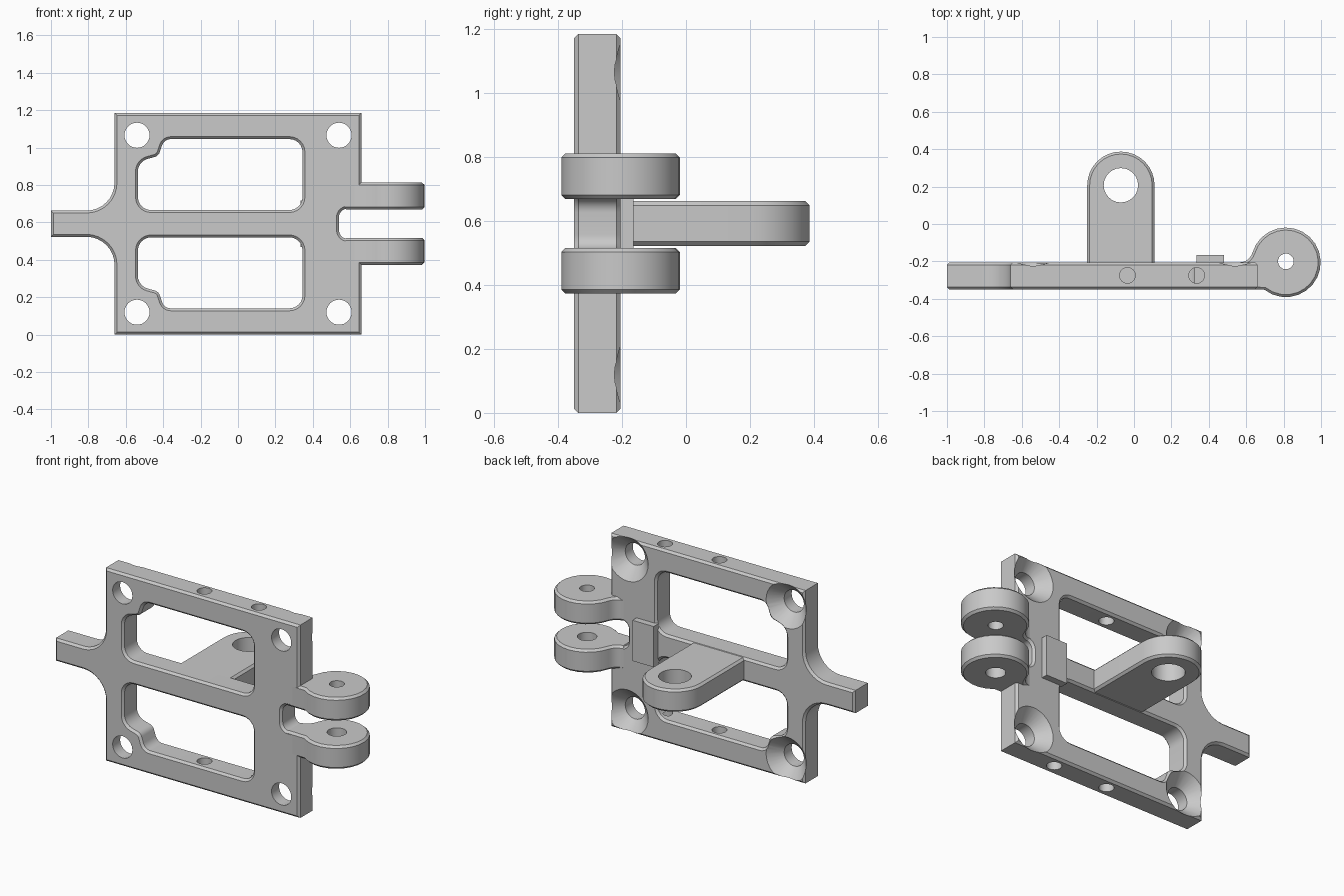
import bpy, bmesh
from math import cos, sin, tan, pi, radians
from mathutils import Vector

cube = bpy.data.objects.get("Cube")
if cube:
    bpy.data.objects.remove(cube, do_unlink=True)

GREY = (0.585, 0.585, 0.585, 1)
grey = bpy.data.materials.new("plain_grey")
grey.use_nodes = True
grey.diffuse_color = GREY
grey.node_tree.nodes["Principled BSDF"].inputs["Base Color"].default_value = GREY

MID = 0.5925                  # height of the mirror plane
FRONT, BACK = -0.35, -0.205   # plate faces
CH = 0.013                    # edge chamfer


def arc(cx, cy, r, a0, a1, n):
    """Points on an arc, angles in degrees."""
    angles = [radians(a0 + (a1 - a0) * i / n) for i in range(n + 1)]
    return [(cx + r * cos(a), cy + r * sin(a)) for a in angles]


def circle(cx, cy, r, n=24):
    return arc(cx, cy, r, 0, 360, n)[:-1]


def rounded(corners, n=6):
    """Outline from (u, v, radius) corners, each one filleted."""
    pts = []
    for i, (u, v, r) in enumerate(corners):
        p = Vector((u, v))
        a = (Vector(corners[i - 1][:2]) - p).normalized()
        b = (Vector(corners[(i + 1) % len(corners)][:2]) - p).normalized()
        if r == 0:
            pts.append((u, v))
            continue
        half = a.angle(b) / 2
        centre = p + (a + b).normalized() * (r / sin(half))
        start = p + a * (r / tan(half)) - centre
        end = p + b * (r / tan(half)) - centre
        sweep = pi - 2 * half
        for k in range(n + 1):
            t = sweep * k / n
            q = centre + (start * sin(sweep - t) + end * sin(t)) / sin(sweep)
            if not pts or (q - Vector(pts[-1])).length > 0.001:
                pts.append(tuple(q))
    return pts


def offset(pts, d):
    """Move a counter-clockwise outline outward by d."""
    out = []
    for i, p in enumerate(pts):
        p = Vector(p)
        e = (p - Vector(pts[i - 1])).normalized()
        f = (Vector(pts[(i + 1) % len(pts)]) - p).normalized()
        m, n = Vector((e.y, -e.x)), Vector((f.y, -f.x))
        out.append(p + (m + n) * (d / (1 + m.dot(n))))
    return out


def prism(name, pts, layers, axis):
    """Stack offset copies of an outline at the given (level, offset) layers."""
    bm = bmesh.new()
    rings = []
    for level, d in layers:
        rings.append([bm.verts.new((u, level, v) if axis == "y" else (u, v, level))
                      for u, v in offset(pts, d)])
    for low, high in zip(rings, rings[1:]):
        for i in range(len(pts)):
            bm.faces.new((low[i - 1], low[i], high[i], high[i - 1]))
    bm.faces.new(rings[0])
    bm.faces.new(rings[-1])
    bmesh.ops.recalc_face_normals(bm, faces=bm.faces)
    mesh = bpy.data.meshes.new(name)
    bm.to_mesh(mesh)
    bm.free()
    mesh.materials.append(grey)
    obj = bpy.data.objects.new(name, mesh)
    bpy.context.collection.objects.link(obj)
    return obj


def solid(name, pts, lo, hi, axis, c=CH):
    return prism(name, pts, [(lo, -c), (lo + c, 0), (hi - c, 0), (hi, -c)], axis)


def hole(pts, lo, hi, axis):
    return prism("hole_cutter", pts, [(lo, 0), (hi, 0)], axis)


def cut(target, cutters):
    bpy.context.view_layer.objects.active = target
    for c in cutters:
        c.hide_render = True
        mod = target.modifiers.new("cut", "BOOLEAN")
        mod.operation, mod.solver, mod.object = "DIFFERENCE", "EXACT", c
        bpy.ops.object.modifier_apply(modifier=mod.name)
        bpy.data.objects.remove(c, do_unlink=True)


def flip(pts):
    """Mirror an outline about the middle height, keeping its winding."""
    return [(p[0], 2 * MID - p[1], *p[2:]) for p in reversed(pts)]


# Plate with tail on one side and a slot on the other
upper = [(0.54, MID + 0.08, 0.045), (0.66, MID + 0.08, 0), (0.66, 2 * MID, 0),
         (-0.66, 2 * MID, 0), (-0.66, MID + 0.07, 0.15), (-1, MID + 0.07, 0)]
plate = solid("frame_plate", rounded(upper + flip(upper), 8), FRONT, BACK, "y")

# Two windows with chamfered rims
window = rounded([(-0.535, MID + 0.073, 0.07), (0.345, MID + 0.073, 0.07),
                  (0.345, 1.045, 0.07), (-0.395, 1.045, 0.05),
                  (-0.425, 0.955, 0.04), (-0.535, 0.925, 0.07)])
flare = [(FRONT - 0.01, CH + 0.01), (FRONT + CH, 0),
         (BACK - CH, 0), (BACK + 0.01, CH + 0.01)]
cutters = [prism("window_cutter", w, flare, "y") for w in (window, flip(window))]

# Corner screw holes, countersunk at the back
for x in (-0.54, 0.54):
    for side in (-1, 1):
        cutters.append(prism("screw_cutter", circle(x, MID + side * 0.473, 0.067, 32),
                             [(FRONT - 0.02, 0), (BACK - 0.072, 0), (BACK + 0.01, 0.082)], "y"))

# Holes drilled through the top and bottom rails
for x in (-0.035, 0.335):
    for lo, hi in ((-0.02, 0.16), (1.025, 1.205)):
        cutters.append(hole(circle(x, -0.275, 0.042), lo, hi, "z"))
cut(plate, cutters)

# Arm reaching backward from the middle bar
arm = solid("rear_arm", rounded([(-0.25, -0.25, 0), (0.11, -0.25, 0),
                                 (0.11, 0.387, 0.1799), (-0.25, 0.387, 0.1799)], 8),
            MID - 0.07, MID + 0.07, "z")
cut(arm, [hole(circle(-0.07, 0.207, 0.092), 0.4, 0.8, "z")])

# Two hinge lugs blended into the plate
lug_outline = (arc(0.812, -0.205, 0.186, -128, 164, 20)
               + arc(0.565, -0.135, 0.07, -16, -90, 6)[1:]
               + [(0.565, -0.349)])
lugs = []
for name, z, r in (("lower_lug", 0.373, 0.055), ("upper_lug", 0.669, 0.042)):
    lug = solid(name, lug_outline, z, z + 0.143, "z")
    cut(lug, [hole(circle(0.812, -0.2, r), z - 0.05, z + 0.2, "z")])
    lugs.append(lug)

# Small raised stop on the back face
stop = solid("back_stop", [(0.335, MID - 0.125), (0.48, MID - 0.125),
                           (0.48, MID + 0.125), (0.335, MID + 0.125)],
             BACK - 0.01, -0.165, "y", 0)

bpy.ops.object.select_all(action="DESELECT")
for obj in [plate, arm, stop] + lugs:
    obj.select_set(True)
bpy.context.view_layer.objects.active = plate
bpy.ops.object.shade_smooth_by_angle(angle=radians(30))
